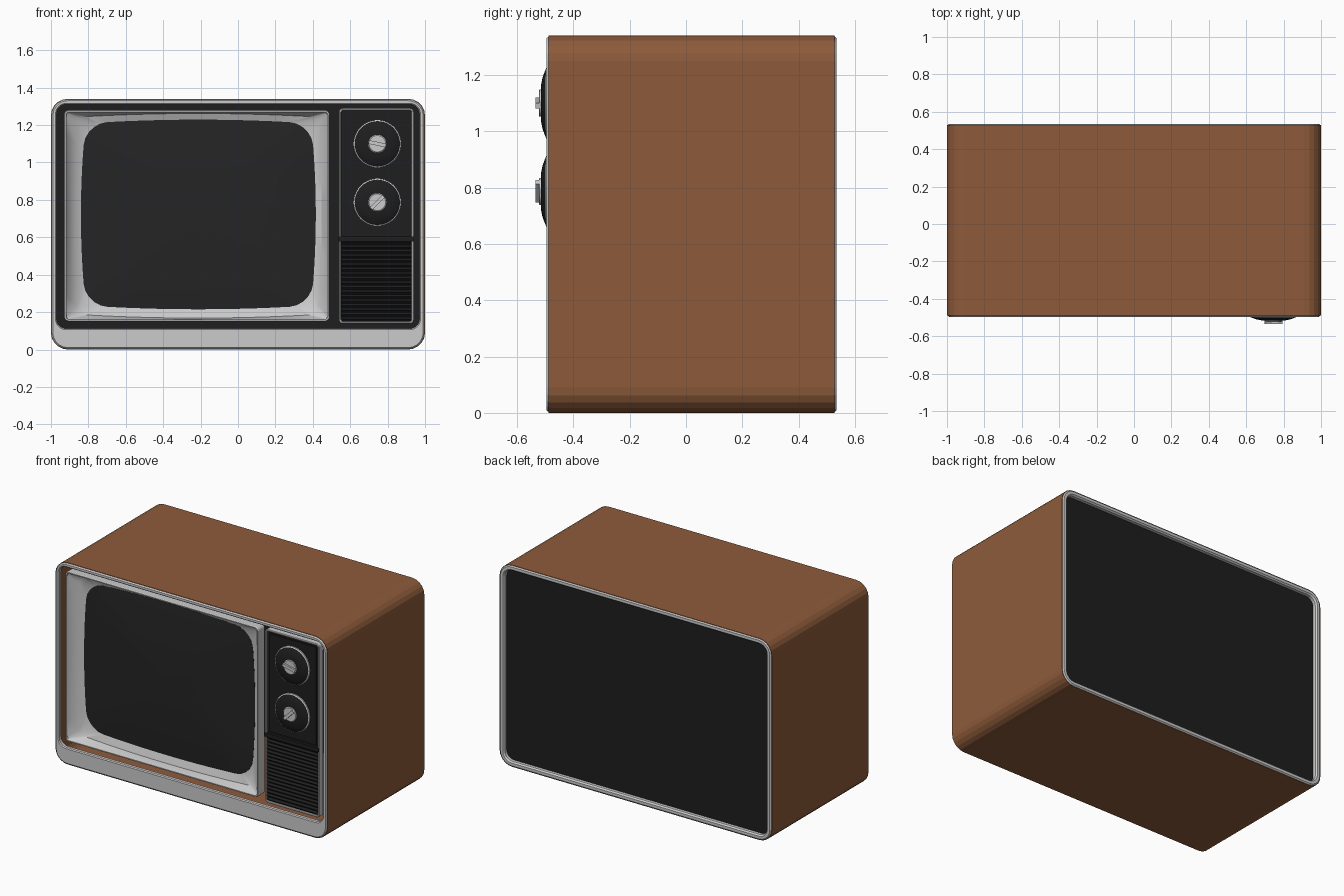
import bpy, bmesh, math
from mathutils import Matrix

old = bpy.data.objects.get("Cube")
if old:
    bpy.data.objects.remove(old, do_unlink=True)


def material(name, rgb):
    m = bpy.data.materials.new(name)
    m.use_nodes = True
    m.diffuse_color = (*rgb, 1)
    m.node_tree.nodes["Principled BSDF"].inputs["Base Color"].default_value = (*rgb, 1)
    return m


BROWN = material("brown_cabinet", (0.27, 0.105, 0.043))
SILVER = material("silver_trim", (0.6, 0.6, 0.6))
BLACK = material("black_plastic", (0.013, 0.013, 0.013))
GLASS = material("dark_glass", (0.018, 0.018, 0.018))


def finish(name, bm, mat, smooth=False):
    bmesh.ops.recalc_face_normals(bm, faces=bm.faces)
    mesh = bpy.data.meshes.new(name)
    bm.to_mesh(mesh)
    bm.free()
    mesh.materials.append(mat)
    ob = bpy.data.objects.new(name, mesh)
    bpy.context.collection.objects.link(ob)
    if smooth:
        bpy.ops.object.select_all(action="DESELECT")
        ob.select_set(True)
        bpy.context.view_layer.objects.active = ob
        bpy.ops.object.shade_smooth_by_angle(angle=math.radians(30))
    return ob


def rounded(x0, x1, z0, z1, r, bulge=0, side=1, seg=5):
    """Rounded rectangle outline whose sides may bow outward."""
    cx, cz, hx, hz = (x0 + x1) / 2, (z0 + z1) / 2, (x1 - x0) / 2, (z1 - z0) / 2
    arcs = []
    for q, (sx, sz) in enumerate([(1, 1), (-1, 1), (-1, -1), (1, -1)]):
        for i in range(seg + 1):
            a = (q + i / seg) * math.pi / 2
            arcs.append((sx * (hx - r) + r * math.cos(a), sz * (hz - r) + r * math.sin(a)))
    pts = []
    for i, p in enumerate(arcs):
        n = arcs[(i + 1) % len(arcs)]
        steps = side if i % (seg + 1) == seg else 1
        for k in range(steps):
            u = (p[0] + (n[0] - p[0]) * k / steps) / hx
            v = (p[1] + (n[1] - p[1]) * k / steps) / hz
            pts.append((cx + hx * u * (1 - bulge * v * v), cz + hz * v * (1 - bulge * u * u)))
    return pts


def circle(cx, cz, r, n=40):
    return [(cx + r * math.cos(2 * math.pi * i / n), cz + r * math.sin(2 * math.pi * i / n))
            for i in range(n)]


def loft(name, loops, mat, ring=False, smooth=False):
    """Skin (outline, y) loops; a ring joins the last loop to the first."""
    bm = bmesh.new()
    rows = [[bm.verts.new((x, y, z)) for x, z in pts] for pts, y in loops]
    pairs = list(zip(rows, rows[1:])) + ([(rows[-1], rows[0])] if ring else [])
    for a, b in pairs:
        for i in range(len(a)):
            j = (i + 1) % len(a)
            bm.faces.new((a[i], a[j], b[j], b[i]))
    if not ring:
        bm.faces.new(rows[0])
        bm.faces.new(rows[-1])
    return finish(name, bm, mat, smooth)


def box(name, centre, size, mat, axis="Y", turn=0):
    bm = bmesh.new()
    m = (Matrix.Translation(centre) @ Matrix.Rotation(math.radians(turn), 4, axis)
         @ Matrix.Diagonal((*size, 1)))
    bmesh.ops.create_cube(bm, size=1, matrix=m)
    return finish(name, bm, mat)


TOP = 1.34


def outline(inset, r):
    return rounded(-1 + inset, 1 - inset, inset, TOP - inset, r)


# Hollow cabinet, with the back panel set into it
loft("cabinet", [(outline(0, 0.09), -0.488), (outline(0, 0.09), 0.528),
                 (outline(0.02, 0.07), 0.528), (outline(0.02, 0.07), -0.488)], BROWN, ring=True)
loft("back_panel", [(outline(0.015, 0.07), 0.49), (outline(0.015, 0.07), 0.505)], BLACK)


# Silver rims around the front and back openings
def opening(grow):
    return rounded(-0.97 - grow, 0.97 + grow, 0.112 - grow, 1.31 + grow, 0.05 + grow)


loft("front_rim", [(outline(0.003, 0.087), -0.47), (outline(0.003, 0.087), -0.488),
                   (outline(0.01, 0.08), -0.496), (opening(0.006), -0.496),
                   (opening(0), -0.49), (opening(0), -0.47)], SILVER, ring=True)
loft("back_rim", [(outline(0.003, 0.087), 0.51), (outline(0.003, 0.087), 0.528),
                  (outline(0.01, 0.08), 0.535), (outline(0.028, 0.062), 0.535),
                  (outline(0.036, 0.054), 0.525), (outline(0.036, 0.054), 0.5)], SILVER, ring=True)


# Screen surround: lip, sloped walls, then the bowed inner border
def frame(inset, r, bulge=0):
    return rounded(-0.93 + inset, 0.49 - inset, 0.15 + inset, 1.28 - inset, r, bulge, side=10)


def screen_edge(s=1):
    return rounded(-0.212 - 0.628 * s, -0.212 + 0.628 * s, 0.722 - 0.507 * s, 0.722 + 0.507 * s,
                   0.12 * s, 0.04, side=10)


border = rounded(-0.875, 0.447, 0.168, 1.262, 0.05, 0.035, side=10)
loft("screen_surround", [(frame(0, 0.025), -0.42), (frame(0, 0.025), -0.482),
                         (frame(0.003, 0.022), -0.487), (frame(0.01, 0.018), -0.487),
                         (frame(0.013, 0.015), -0.478), (border, -0.43),
                         (screen_edge(), -0.415), (screen_edge(), -0.40)],
     SILVER, ring=True, smooth=True)

# Domed screen
loft("screen", [(screen_edge(), -0.40)] +
     [(screen_edge(s), -0.416 - 0.025 * (1 - s * s)) for s in (1, 0.85, 0.7, 0.5, 0.3, 0.1)],
     GLASS, smooth=True)


# Control panel with its silver outline
def panel(inset, r):
    return rounded(0.54 + inset, 0.94 - inset, 0.138 + inset, 1.29 - inset, r)


loft("control_outline", [(panel(0, 0.02), -0.45), (panel(0, 0.02), -0.487),
                         (panel(0.003, 0.018), -0.491), (panel(0.009, 0.014), -0.491),
                         (panel(0.012, 0.012), -0.487), (panel(0.012, 0.012), -0.45)],
     SILVER, ring=True)
loft("control_panel", [(panel(0.006, 0.015), -0.45), (panel(0.006, 0.015), -0.478)], BLACK)
box("dial_plate", (0.742, -0.478, 0.94), (0.34, 0.016, 0.65), BLACK)
box("divider", (0.738, -0.478, 0.59), (0.4, 0.034, 0.026), BLACK)

# Speaker grille ribs
RIBS = 18
for i in range(RIBS):
    z = 0.162 + i * 0.41 / (RIBS - 1)
    box("speaker_rib", (0.74, -0.478, z), (0.375, 0.016, 0.016), BLACK, "X", 45)

# Tuning dials, each with a thin ring, a knob and a grip
DIAL_X = 0.745
for name, z, turn in (("upper", 1.1, 12), ("lower", 0.787, -45)):
    def disc(r):
        return circle(DIAL_X, z, r)
    loft(name + "_dial", [(disc(0.125), -0.48), (disc(0.125), -0.494), (disc(0.115), -0.501),
                          (disc(0.09), -0.510), (disc(0.065), -0.515)], BLACK, smooth=True)
    loft(name + "_dial_ring", [(disc(0.127), -0.48), (disc(0.127), -0.495),
                               (disc(0.121), -0.499), (disc(0.121), -0.48)], SILVER, ring=True)
    loft(name + "_knob", [(disc(0.048), -0.51), (disc(0.048), -0.52), (disc(0.044), -0.523)],
         SILVER, smooth=True)
    box(name + "_grip", (DIAL_X, -0.525, z), (0.094, 0.02, 0.02), SILVER, "Y", turn)
